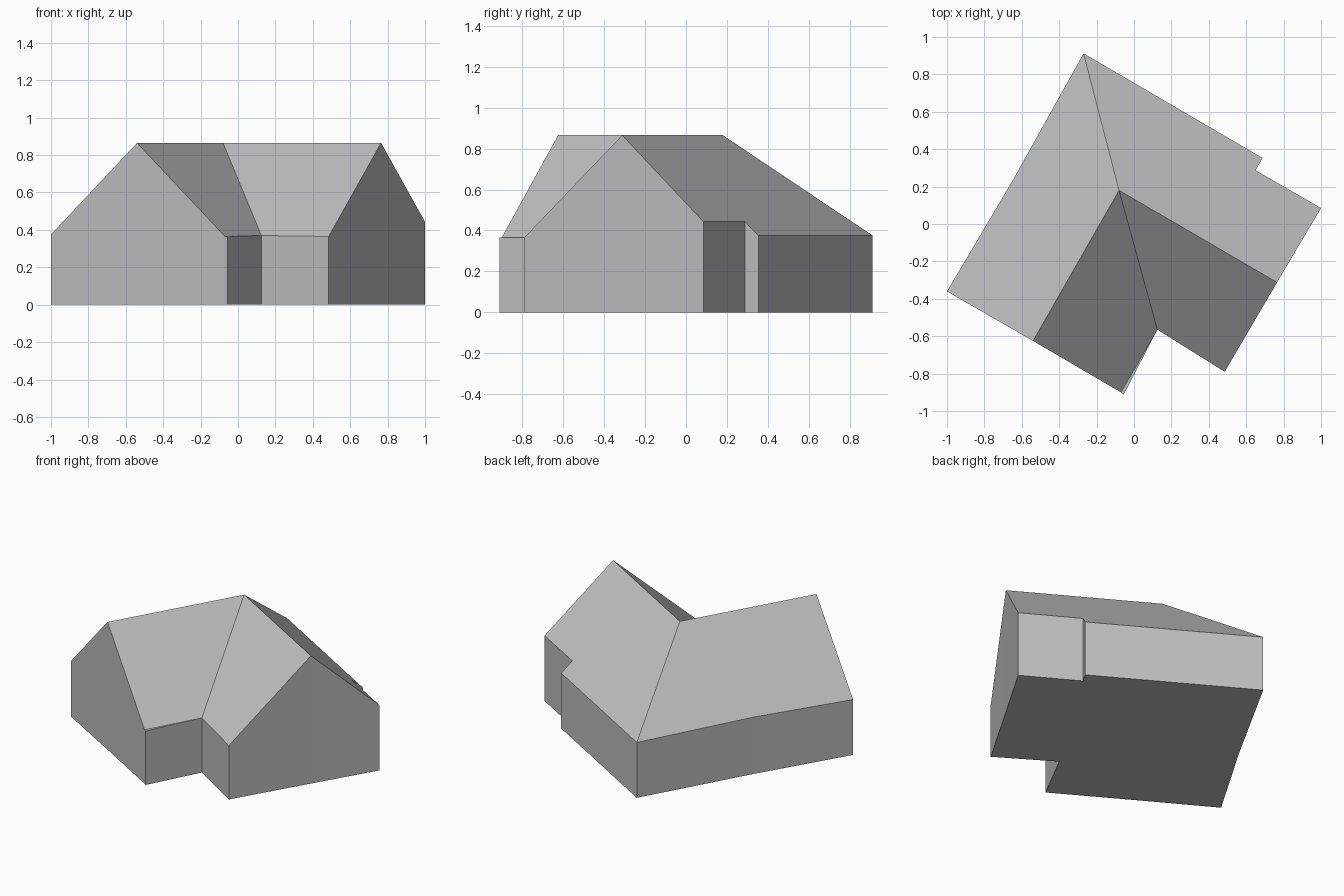
import bpy
import bmesh

cube = bpy.data.objects.get("Cube")
if cube:
    bpy.data.objects.remove(cube, do_unlink=True)

# One flat grey for the whole building
grey = bpy.data.materials.new("plain grey")
grey.use_nodes = True
colour = (0.52, 0.52, 0.52, 1)
grey.diffuse_color = colour
grey.node_tree.nodes["Principled BSDF"].inputs["Base Color"].default_value = colour

# Named corners: plan position and height of the wall top or ridge
points = {
    "west": (-1.0, -0.36, 0.375),
    "front_peak": (-0.54, -0.625, 0.865),
    "front_eave": (-0.07, -0.9, 0.365),
    "front": (-0.055, -0.912, 0.365),
    "valley": (0.125, -0.565, 0.37),
    "wing_eave": (0.485, -0.79, 0.365),
    "wing_peak": (0.765, -0.312, 0.865),
    "east": (1.0, 0.085, 0.443),
    "notch_in": (0.65, 0.287, 0.443),
    "notch_out": (0.688, 0.353, 0.375),
    "back": (-0.27, 0.912, 0.375),
    "west_bend": (-0.655, 0.222, 0.385),
    "hip": (-0.08, 0.18, 0.865),
}
outline = [name for name in points if name != "hip"]

# Roof slopes, each listed by its corners
slopes = [
    ("west", "front_peak", "hip", "back", "west_bend"),
    ("front_peak", "front_eave", "valley", "hip"),
    ("hip", "valley", "wing_eave", "wing_peak"),
    ("hip", "wing_peak", "east", "notch_in", "notch_out", "back"),
    ("front_eave", "front", "valley"),
]

bm = bmesh.new()
top = {n: bm.verts.new(p) for n, p in points.items()}
base = {n: bm.verts.new((*points[n][:2], 0)) for n in outline}

for slope in slopes:
    bm.faces.new([top[n] for n in slope])

# Walls around the outline, then the floor
for a, b in zip(outline, outline[1:] + outline[:1]):
    bm.faces.new((base[a], base[b], top[b], top[a]))
bm.faces.new([base[n] for n in reversed(outline)])
bmesh.ops.recalc_face_normals(bm, faces=bm.faces)

mesh = bpy.data.meshes.new("house_shell")
bm.to_mesh(mesh)
bm.free()
mesh.materials.append(grey)
house = bpy.data.objects.new("house_shell", mesh)
bpy.context.collection.objects.link(house)
